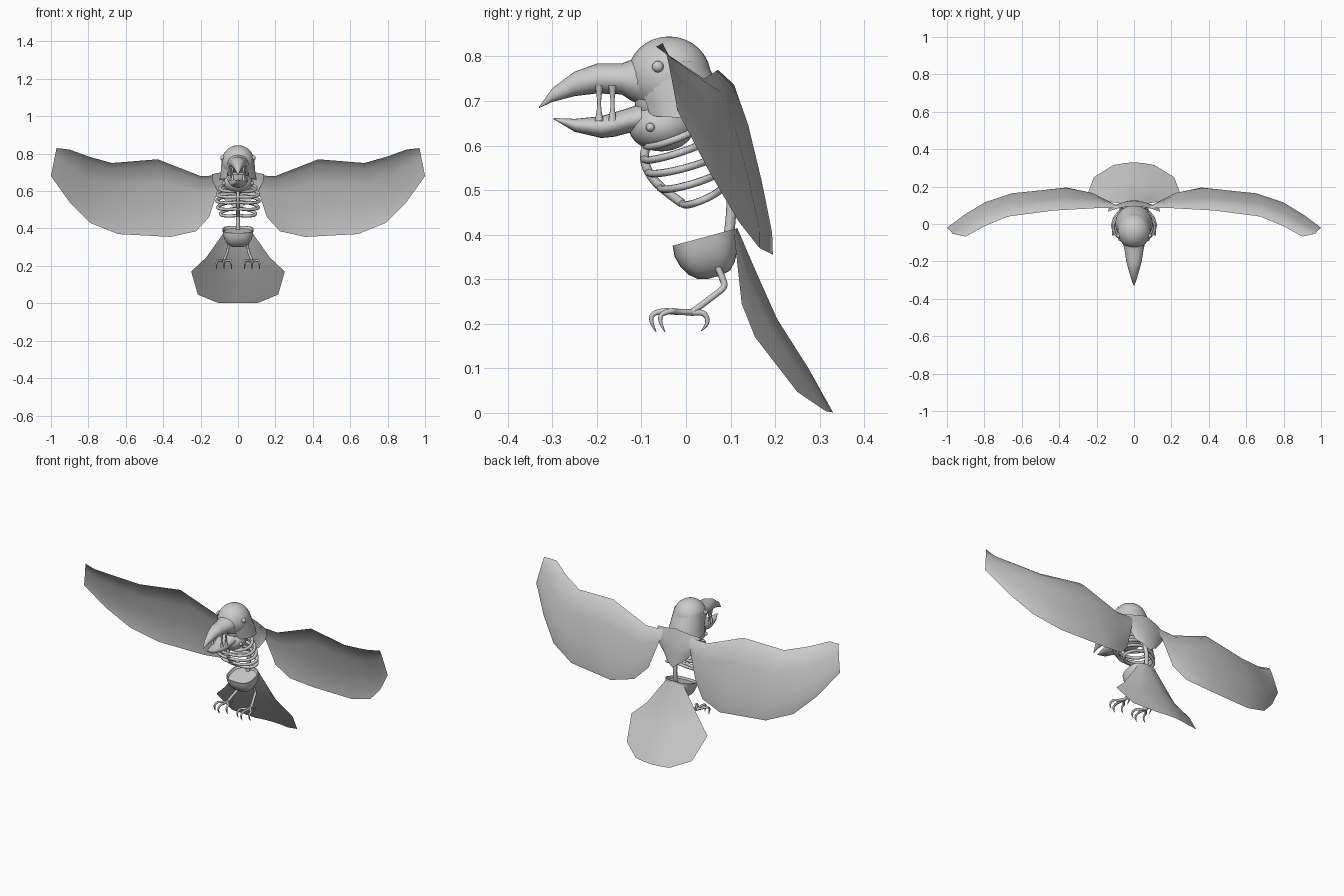
import bpy, bmesh, math
from math import sin, cos, pi

if "Cube" in bpy.data.objects:
    bpy.data.objects.remove(bpy.data.objects["Cube"])


def finish(ob, angle=40):
    bpy.ops.object.select_all(action='DESELECT')
    ob.select_set(True)
    bpy.context.view_layer.objects.active = ob
    bpy.ops.object.shade_smooth_by_angle(angle=math.radians(angle))
    return ob


def loft(name, rows, closed=False, cap=(False, False), angle=40, mirror=False):
    """Skin a list of equally long point rows."""
    bm = bmesh.new()
    vs = [[bm.verts.new(p) for p in r] for r in rows]
    n = len(rows[0])
    for a, b in zip(vs, vs[1:]):
        for i in range(n if closed else n - 1):
            j = (i + 1) % n
            bm.faces.new((a[i], a[j], b[j], b[i]))
    if cap[0]:
        bm.faces.new(vs[0][::-1])
    if cap[1]:
        bm.faces.new(vs[-1])
    bmesh.ops.recalc_face_normals(bm, faces=bm.faces[:])
    me = bpy.data.meshes.new(name)
    bm.to_mesh(me)
    bm.free()
    ob = bpy.data.objects.new(name, me)
    bpy.context.collection.objects.link(ob)
    finish(ob, angle)
    if mirror:
        ob.modifiers.new('mirror', 'MIRROR').use_mirror_merge = False
    return ob


def tubes(name, paths, r, mirror=False):
    """Smooth round tubes; a path point is x, y, z and an optional radius factor."""
    cu = bpy.data.curves.new(name, 'CURVE')
    cu.dimensions = '3D'
    cu.bevel_depth = r
    cu.bevel_resolution = 2
    cu.resolution_u = 4
    cu.use_fill_caps = True
    for path in paths:
        sp = cu.splines.new('NURBS')
        sp.points.add(len(path) - 1)
        sp.order_u = min(3, len(path))
        sp.use_endpoint_u = True
        for q, p in zip(sp.points, path):
            q.co = (p[0], p[1], p[2], 1)
            q.radius = p[3] if len(p) > 3 else 1
    ob = bpy.data.objects.new(name, cu)
    bpy.context.collection.objects.link(ob)
    if mirror:
        ob.modifiers.new('mirror', 'MIRROR').use_mirror_merge = False
    return ob


def ball(name, loc, scale):
    bpy.ops.mesh.primitive_uv_sphere_add(segments=28, ring_count=16, location=loc)
    ob = bpy.context.object
    ob.name = name
    ob.scale = scale
    return finish(ob, 60)


# skull, throat, back of the mouth, eyes and jaw knobs
ball('skull', (0, -.038, .755), (.088, .094, .09))
ball('throat', (0, -.055, .643), (.078, .074, .056))
ball('mouth_back', (0, -.075, .70), (.055, .04, .05))
for s in (-1, 1):
    ball('eye', (s * .082, -.063, .777), (.013,) * 3)
    ball('jaw_knob', (s * .075, -.08, .641), (.01,) * 3)

# hood falling from the skull over the neck
hood = []
for z, zb, rx, yf, yb in [(.79, .79, .082, -.10, .045), (.74, .74, .09, -.12, .07),
                          (.70, .70, .093, -.11, .09), (.668, .655, .1, -.10, .1)]:
    cy, ry = (yf + yb) / 2, (yb - yf) / 2
    row = []
    for i in range(25):
        a = -.8 * pi + 1.6 * pi * i / 24
        t = (1 + cos(a)) / 2
        row.append((rx * sin(a), cy + ry * cos(a), z + (zb - z) * t))
    hood.append(row)
loft('hood', hood, angle=60)

# pointed mantle between the wings
loft('mantle', [[(hw * k / 4, y - .03 * (k / 4) ** 2, z + dz * abs(k) / 4) for k in range(-4, 5)]
                for z, dz, hw, y in [(.72, -.03, .14, .095), (.65, 0, .135, .113),
                                     (.57, .04, .115, .124), (.50, .05, .07, .128)]], angle=60)


# upper and lower beak
def beak(name, secs):
    loft(name, [[(w * cos(a), y, (lo + hi) / 2 + (hi - lo) / 2 * sin(a))
                 for a in (2 * pi * i / 20 for i in range(20))]
                for y, w, lo, hi in secs], True, (True, True), 60)


beak('upper_beak', [(-.10, .058, .69, .80), (-.125, .054, .702, .792), (-.145, .050, .715, .784),
                    (-.20, .041, .717, .784), (-.25, .028, .711, .766),
                    (-.30, .013, .698, .729), (-.33, .001, .684, .687)])
beak('lower_beak', [(-.10, .056, .63, .695), (-.13, .052, .628, .684), (-.16, .047, .620, .675),
                    (-.19, .040, .617, .666), (-.25, .024, .631, .660), (-.297, .001, .659, .662)])
# strands stretched between the beak halves
tubes('beak_strands', [[(x, y, .655, 1.8), (x, y, .68, .8), (x, y, .71, .8), (x, y, .735, 1.8)]
                       for x, y in [(.03, -.195), (.037, -.165)]], .0055, True)

# rib cage, breastbone and spine
fronts = [(-.09, .600), (-.095, .570), (-.085, .540), (-.058, .505), (-.008, .470)]
backs = [(.05, .655), (.06, .62), (.07, .58), (.08, .545), (.085, .51)]
ribs = []
for k, ((fy, fz), (by, bz)) in enumerate(zip(fronts, backs)):
    w = (.098, .112, .115, .11, .095)[k]
    path = []
    for i in range(11):
        a = pi * i / 10
        t = (1 - cos(a)) / 2
        path.append((w * sin(a), fy + (by - fy) * t, fz + (bz - fz) * t - .012 * sin(a)))
    ribs.append(path)
tubes('ribs', ribs, .0085, True)
tubes('breastbone', [[(0, y, z) for y, z in [(-.08, .62)] + fronts]], .010)
tubes('spine', [[(0, .03, .70), (0, .07, .60), (0, .098, .52), (0, .105, .45), (0, .09, .36)]], .0115)

# tilted pelvis bowl with a slightly sunken top
def squarish(v):
    return math.copysign(abs(v) ** .7, v)


bowl = []
for d, s, dy in [(.012, .86, 0), (0, .93, 0), (0, 1, 0), (.025, .97, .002), (.05, .87, .008),
                 (.07, .72, .014), (.085, .5, .02), (.09, .2, .022)]:
    row = []
    for i in range(28):
        a = 2 * pi * i / 28
        y = .073 * s * squarish(sin(a))
        row.append((.083 * s * squarish(cos(a)), .043 + dy + y, .395 + .27 * y - d))
    bowl.append(row)
loft('pelvis', bowl, True, (True, True), 50)

# legs and clawed feet
tubes('legs', [[(.05, .07, .33), (.052, .083, .30), (.055, .088, .282), (.06, .065, .265),
                (.072, .03, .238), (.075, .012, .226)]], .0075, True)
toes = [[(.075, .015, .226), (.075 + dx * .5, -.02, .226), (.075 + dx, fy + .02, .23, .9),
         (.075 + dx * 1.1, fy - .008, .222, .8), (.075 + dx * 1.15, fy - .008, .20, .6),
         (.075 + dx * 1.15, fy + .003, .182, .15)]
        for dx, fy in [(-.035, -.05), (0, -.07), (.035, -.05)]]
toes.append([(.075, .01, .224), (.075, .035, .228), (.075, .048, .215, .8),
             (.075, .048, .197, .6), (.075, .034, .184, .15)])
tubes('feet', toes, .007, True)

# wings: curved sheets between a leading and a trailing edge
edges = [((.08, .085, .685), (.155, .13, .46)), ((.20, .085, .68), (.225, .165, .385)),
         ((.43, .072, .77), (.36, .195, .355)), ((.675, .04, .75), (.64, .165, .37)),
         ((.80, -.012, .785), (.79, .118, .43)), ((.90, -.067, .822), (.90, .053, .54)),
         ((.97, -.052, .83), (1.0, -.02, .68))]
bulge = [(0, 0), (.08, .026), (.3, .031), (.6, .024), (.88, .013), (1, 0)]
rows = []
for k, (a, b) in enumerate(edges):
    amt = (.2, .8, 1, 1.1, 1, .8, .1)[k]
    rows.append([(a[0] + (b[0] - a[0]) * t + (.02 * sin(pi * t) if 2 < k < 6 else 0),
                  a[1] + (b[1] - a[1]) * t + h * amt,
                  a[2] + (b[2] - a[2]) * t) for t, h in bulge])
loft('wings', rows, angle=40, mirror=True)

# fanned tail feathers
loft('tail', [[(-w, ye, ze), (-w / 2, (ye + 2 * yc) / 3, (ze + zc) / 2), (0, yc, zc),
               (w / 2, (ye + 2 * yc) / 3, (ze + zc) / 2), (w, ye, ze)]
              for w, ye, ze, yc, zc in [(.06, .108, .40, .115, .415), (.17, .125, .245, .158, .315),
                                        (.25, .155, .17, .205, .21), (.215, .25, .047, .275, .10),
                                        (.11, .315, .003, .33, .001)]], angle=40)
